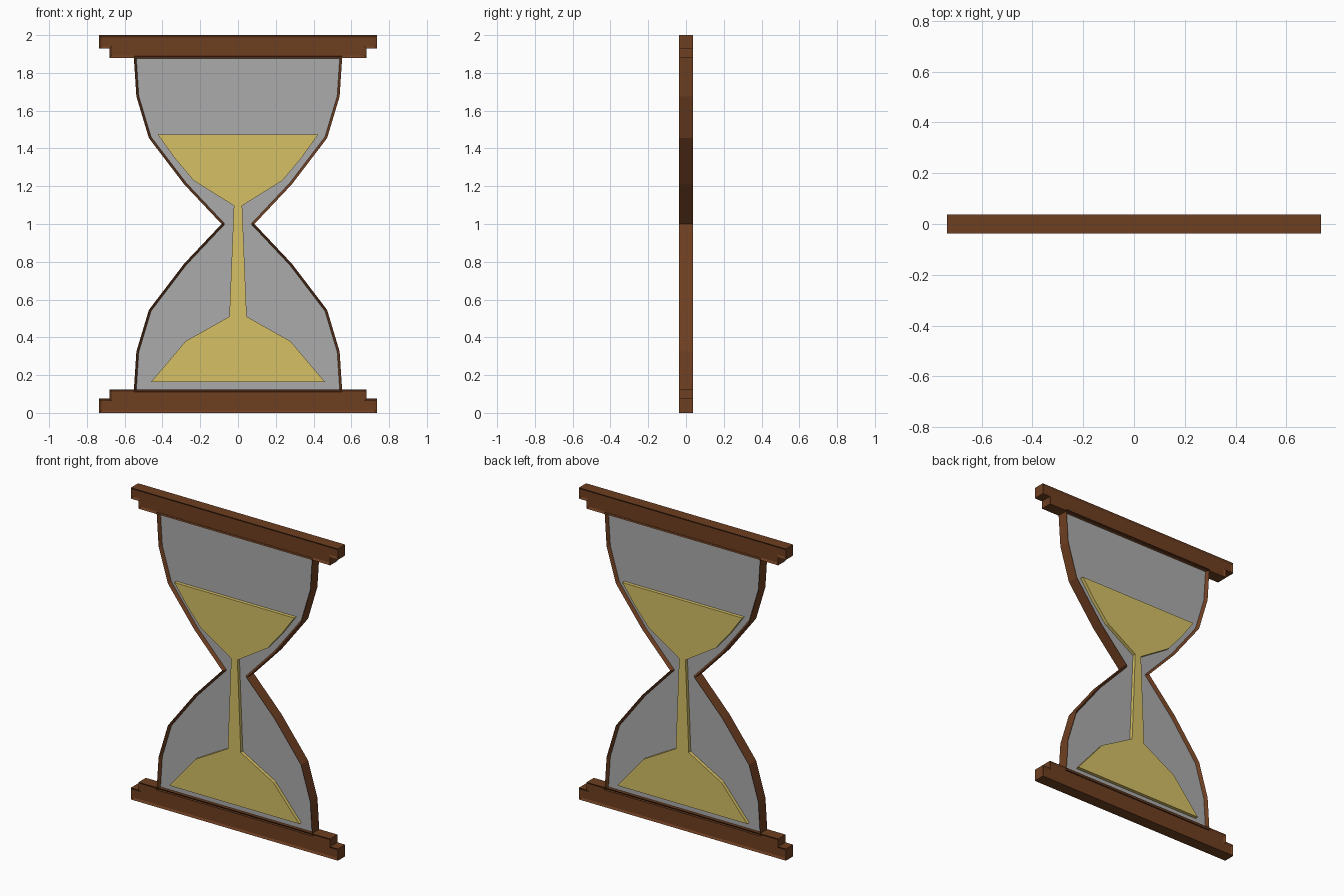
import bpy
import bmesh

cube = bpy.data.objects.get("Cube")
if cube:
    bpy.data.objects.remove(cube, do_unlink=True)


def make_material(name, srgb):
    color = [(c / 255) ** 2.2 for c in srgb] + [1.0]
    mat = bpy.data.materials.new(name)
    mat.use_nodes = True
    mat.diffuse_color = color
    mat.node_tree.nodes["Principled BSDF"].inputs["Base Color"].default_value = color
    return mat


wood = make_material("brown wood", (110, 65, 38))
glass = make_material("grey glass", (170, 170, 170))
sand = make_material("yellow sand", (212, 191, 101))


def slab(name, right_side, half_depth, materials, rim=0, recess=0):
    """Mirror a right-hand outline, extrude it in y and optionally sink both faces."""
    outline = right_side + [(-x, z) for x, z in reversed(right_side)]
    bm = bmesh.new()
    front = bm.faces.new([bm.verts.new((x, -half_depth, z)) for x, z in outline])
    extruded = bmesh.ops.extrude_face_region(bm, geom=[front], use_keep_orig=True)["geom"]
    back_verts = [g for g in extruded if isinstance(g, bmesh.types.BMVert)]
    bmesh.ops.translate(bm, verts=back_verts, vec=(0, 2 * half_depth, 0))
    bmesh.ops.recalc_face_normals(bm, faces=bm.faces[:])
    if rim:
        panels = [f for f in bm.faces if len(f.verts) == len(outline)]
        bmesh.ops.inset_individual(bm, faces=panels, thickness=rim, use_even_offset=True)
        for panel in panels:
            side = 1 if panel.calc_center_median().y > 0 else -1
            for v in panel.verts:
                v.co.y = side * (half_depth - recess)
            panel.material_index = len(materials) - 1
    mesh = bpy.data.meshes.new(name)
    bm.to_mesh(mesh)
    bm.free()
    for mat in materials:
        mesh.materials.append(mat)
    obj = bpy.data.objects.new(name, mesh)
    bpy.context.collection.objects.link(obj)
    return obj


# Stepped wooden caps with a thin raised border
top_cap = [(0.735, 2.0), (0.735, 1.93), (0.68, 1.93), (0.68, 1.88)]
bottom_cap = [(x, 2 - z) for x, z in top_cap]
bottom_cap = [(x, z + 0.005 * (z > 0)) for x, z in bottom_cap]
slab("top_cap", top_cap, 0.037, [wood], rim=0.012, recess=0.008)
slab("bottom_cap", bottom_cap, 0.037, [wood], rim=0.012, recess=0.008)

# Bulbs: wooden rim around a sunken glass panel
upper = [(0.552, 1.89), (0.538, 1.675), (0.472, 1.455), (0.285, 1.21)]
lower = [(x, 2 - z) for x, z in reversed(upper)]
slab("glass_bulbs", upper + [(0.087, 1.0)] + lower, 0.0365, [wood, glass],
     rim=0.013, recess=0.02)

# Sand: upper heap, falling stream and lower pile
slab("sand", [(0.426, 1.475), (0.336, 1.35), (0.235, 1.23), (0.022, 1.097),
              (0.046, 0.51), (0.277, 0.38), (0.461, 0.163)], 0.038, [sand])
